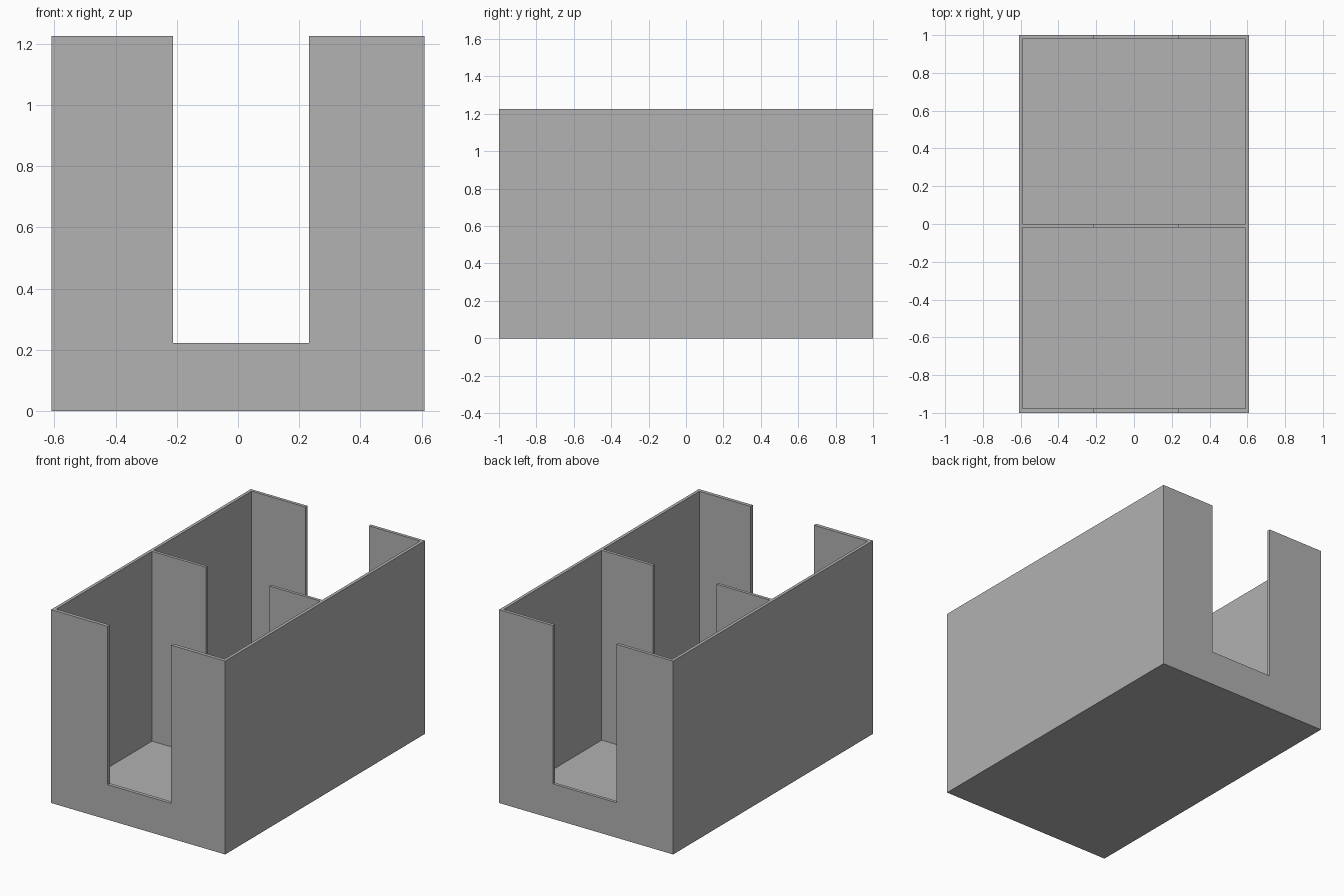
import bpy

old = bpy.data.objects.get("Cube")
if old:
    bpy.data.objects.remove(old, do_unlink=True)

WIDTH, HEIGHT, WALL, FLOOR = 1.22, 1.225, 0.02, 0.022
HALF = WIDTH / 2
ABOVE = HEIGHT + 0.2  # cutters reach past the open top

grey = bpy.data.materials.new("matte_grey")
grey.use_nodes = True
colour = (0.445, 0.445, 0.445, 1)
grey.diffuse_color = colour
grey.node_tree.nodes["Principled BSDF"].inputs["Base Color"].default_value = colour


def box(name, x, y, z):
    """Box spanning the given (low, high) ranges."""
    bpy.ops.mesh.primitive_cube_add(size=1)
    obj = bpy.context.object
    obj.name = name
    for v in obj.data.vertices:
        v.co = [r[0] if c < 0 else r[1] for c, r in zip(v.co, (x, y, z))]
    obj.data.materials.append(grey)
    return obj


# Outer block of the divided bin
bin_body = box("divided_bin", (-HALF, HALF), (-1, 1), (0, HEIGHT))

# Two compartments and the access slot through the front, divider and back
inside = (-HALF + WALL, HALF - WALL)
cutters = [
    box("front_compartment_cutter", inside, (-0.977, -0.018), (FLOOR, ABOVE)),
    box("back_compartment_cutter", inside, (0.001, 1 - WALL), (FLOOR, ABOVE)),
    box("slot_cutter", (-0.213, 0.232), (-1.1, 1.1), (0.222, ABOVE)),
]
for cutter in cutters:
    cutter.hide_render = True
    mod = bin_body.modifiers.new(cutter.name, 'BOOLEAN')
    mod.operation = 'DIFFERENCE'
    mod.solver = 'EXACT'
    mod.object = cutter

# Bake the cuts into the bin and drop the cutters
bpy.context.view_layer.update()
depsgraph = bpy.context.evaluated_depsgraph_get()
cut_mesh = bpy.data.meshes.new_from_object(bin_body.evaluated_get(depsgraph))
bin_body.modifiers.clear()
bin_body.data = cut_mesh
for cutter in cutters:
    bpy.data.objects.remove(cutter, do_unlink=True)
